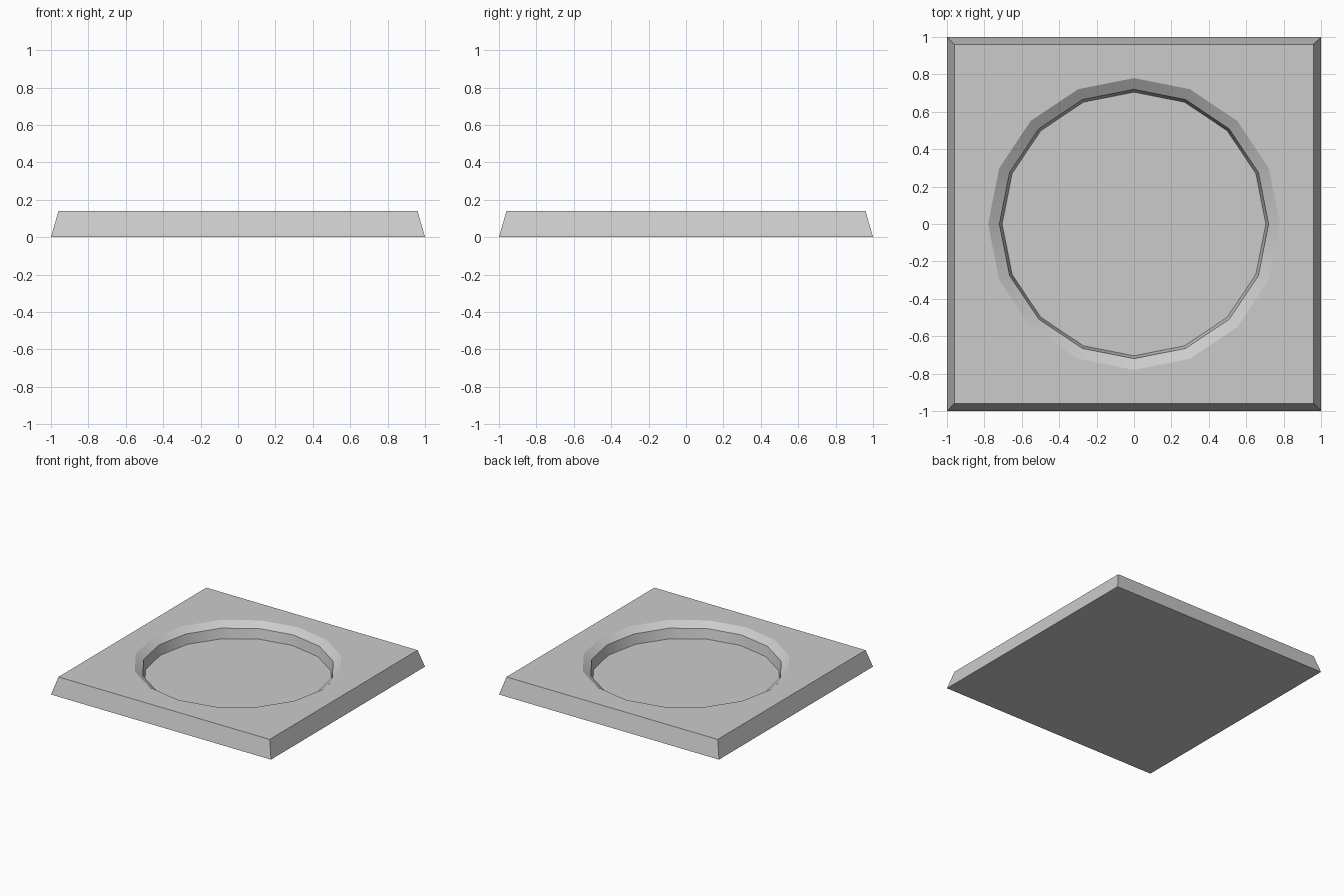
import bpy
import bmesh
from math import sin, cos, tau, radians

cube = bpy.data.objects.get("Cube")
if cube:
    bpy.data.objects.remove(cube, do_unlink=True)

SIDES = 16

# Plain grey material
grey = bpy.data.materials.new("plain_grey")
grey.use_nodes = True
colour = (0.6, 0.6, 0.6, 1.0)
grey.diffuse_color = colour
grey.node_tree.nodes["Principled BSDF"].inputs["Base Color"].default_value = colour


def add_ring(bm, size, z, square=False):
    """Ring of points on a circle, or on a square of the given half width."""
    ring = []
    for i in range(SIDES):
        x, y = cos(tau * i / SIDES), sin(tau * i / SIDES)
        r = size / max(abs(x), abs(y)) if square else size
        ring.append(bm.verts.new((x * r, y * r, z)))
    return ring


# Square tapered slab with a chamfered round recess
bm = bmesh.new()
rings = [
    add_ring(bm, 1.0, 0.0, square=True),    # foot
    add_ring(bm, 0.96, 0.14, square=True),  # top edge
    add_ring(bm, 0.78, 0.14),               # recess rim
    add_ring(bm, 0.72, 0.10),               # bottom of chamfer
    add_ring(bm, 0.705, 0.02),              # recess floor
]
for low, high in zip(rings, rings[1:]):
    for i in range(SIDES):
        j = (i + 1) % SIDES
        bm.faces.new((low[i], low[j], high[j], high[i]))
bm.faces.new(rings[-1])
bm.faces.new(rings[0][::-1])

mesh = bpy.data.meshes.new("recessed_base")
bm.to_mesh(mesh)
bm.free()
mesh.materials.append(grey)
base = bpy.data.objects.new("recessed_base", mesh)
bpy.context.collection.objects.link(base)

# Soft shading around the recess, crisp at the edges
bpy.ops.object.select_all(action="DESELECT")
base.select_set(True)
bpy.context.view_layer.objects.active = base
bpy.ops.object.shade_smooth_by_angle(angle=radians(30))
